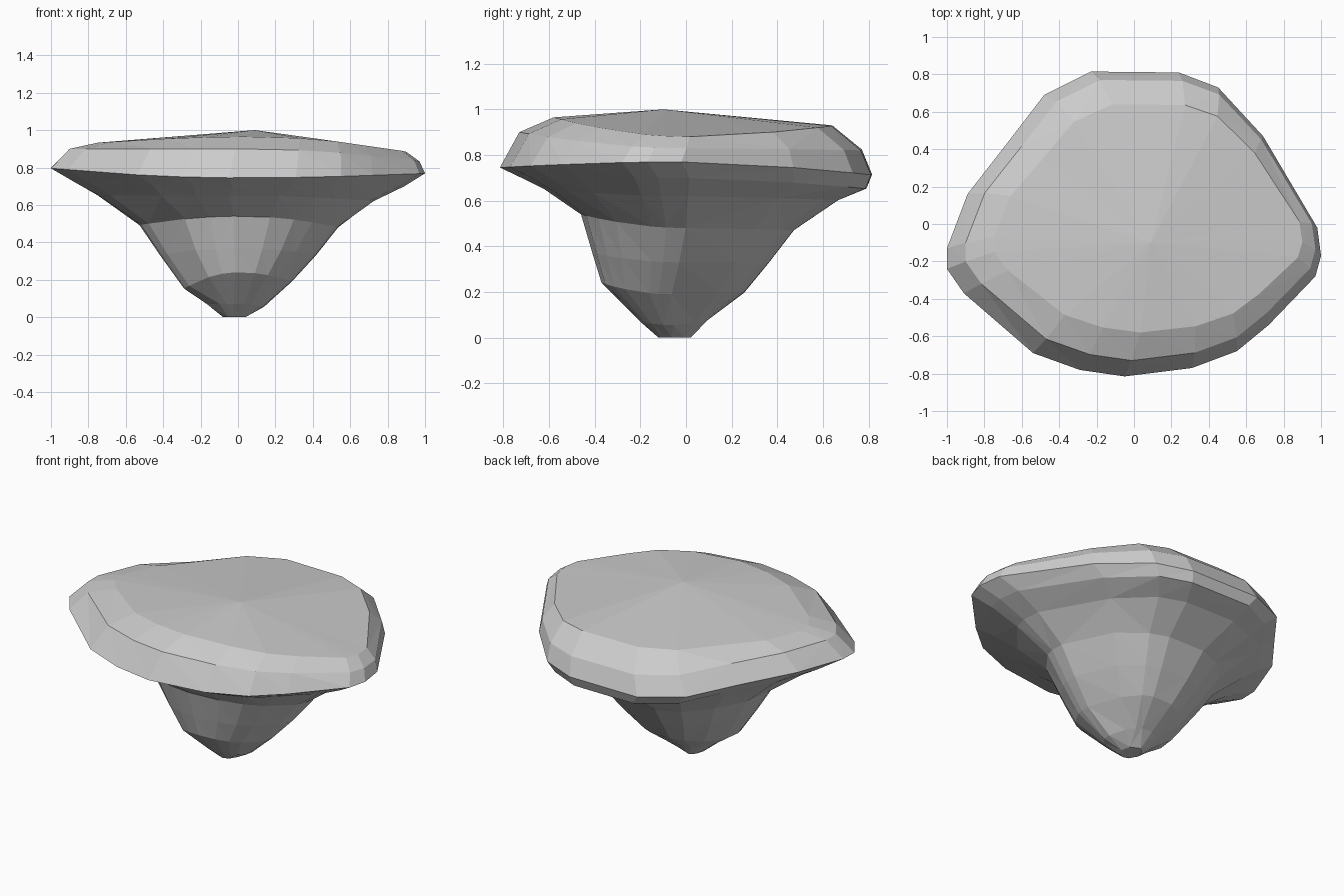
import bpy, bmesh
from mathutils import Vector

if "Cube" in bpy.data.objects:
    bpy.data.objects.remove(bpy.data.objects["Cube"])

# Plan outline of the cap rim, counter-clockwise
outline = [(1.0, -0.17), (0.98, -0.02), (0.69, 0.47), (0.45, 0.73), (0.24, 0.81),
           (-0.23, 0.815), (-0.48, 0.69), (-0.68, 0.43), (-0.89, 0.16), (-1.0, -0.13),
           (-1.0, -0.24), (-0.91, -0.37), (-0.54, -0.69), (-0.29, -0.78),
           (-0.05, -0.815), (0.31, -0.77), (0.55, -0.68), (0.72, -0.54), (0.97, -0.28)]
HALF_Y = 0.815

# Levels from top to foot: extents (left, right, front, back),
# heights at those four sides, and how far the outline is rounded
levels = [
    ((-0.75, 0.90, -0.58, 0.64), (0.93, 0.88, 0.965, 0.93), 0.0),
    ((-0.90, 0.97, -0.73, 0.77), (0.90, 0.83, 0.90, 0.82), 0.0),
    ((-1.00, 1.00, -0.815, 0.815), (0.80, 0.77, 0.745, 0.71), 0.0),
    ((-0.86, 0.89, -0.72, 0.79), (0.715, 0.70, 0.70, 0.65), 0.0),
    ((-0.75, 0.73, -0.62, 0.67), (0.65, 0.62, 0.65, 0.60), 0.2),
    ((-0.53, 0.54, -0.46, 0.48), (0.49, 0.48, 0.54, 0.47), 0.6),
    ((-0.42, 0.42, -0.41, 0.37), (0.33, 0.33, 0.37, 0.33), 0.6),
    ((-0.29, 0.29, -0.37, 0.26), (0.15, 0.19, 0.24, 0.20), 0.6),
    ((-0.17, 0.14, -0.20, 0.10), (0.07, 0.055, 0.07, 0.08), 0.6),
    ((-0.08, 0.04, -0.12, 0.02), (0.0, 0.0, 0.0, 0.0), 0.6),
]


def make_ring(bm, extents, heights, rounding):
    left, right, front, back = extents
    ring = []
    for px, py in outline:
        p = Vector((px, py / HALF_Y))
        p = p.lerp(p.normalized(), rounding)
        x = (left + right) / 2 + p.x * (right - left) / 2
        y = (front + back) / 2 + p.y * (back - front) / 2
        wx, wy = p.x ** 2, p.y ** 2
        zx = heights[1] if p.x > 0 else heights[0]
        zy = heights[3] if p.y > 0 else heights[2]
        ring.append(bm.verts.new((x, y, (zx * wx + zy * wy) / (wx + wy))))
    return ring


# Faceted rock: lofted rings with a shallow peaked top
bm = bmesh.new()
rings = [make_ring(bm, *level) for level in levels]
n = len(outline)
for upper, lower in zip(rings, rings[1:]):
    for i in range(n):
        j = (i + 1) % n
        bm.faces.new((upper[i], lower[i], lower[j], upper[j]))
peak = bm.verts.new((0.09, -0.1, 1.0))
for i in range(n):
    bm.faces.new((peak, rings[0][i], rings[0][(i + 1) % n]))
bm.faces.new(list(reversed(rings[-1])))

# Merge the crowded foot points and split into flat facets
bmesh.ops.remove_doubles(bm, verts=bm.verts[:], dist=0.03)
bmesh.ops.triangulate(bm, faces=bm.faces[:])
bmesh.ops.recalc_face_normals(bm, faces=bm.faces[:])
mesh = bpy.data.meshes.new("mushroom_rock")
bm.to_mesh(mesh)
bm.free()
rock = bpy.data.objects.new("mushroom_rock", mesh)
bpy.context.collection.objects.link(rock)
